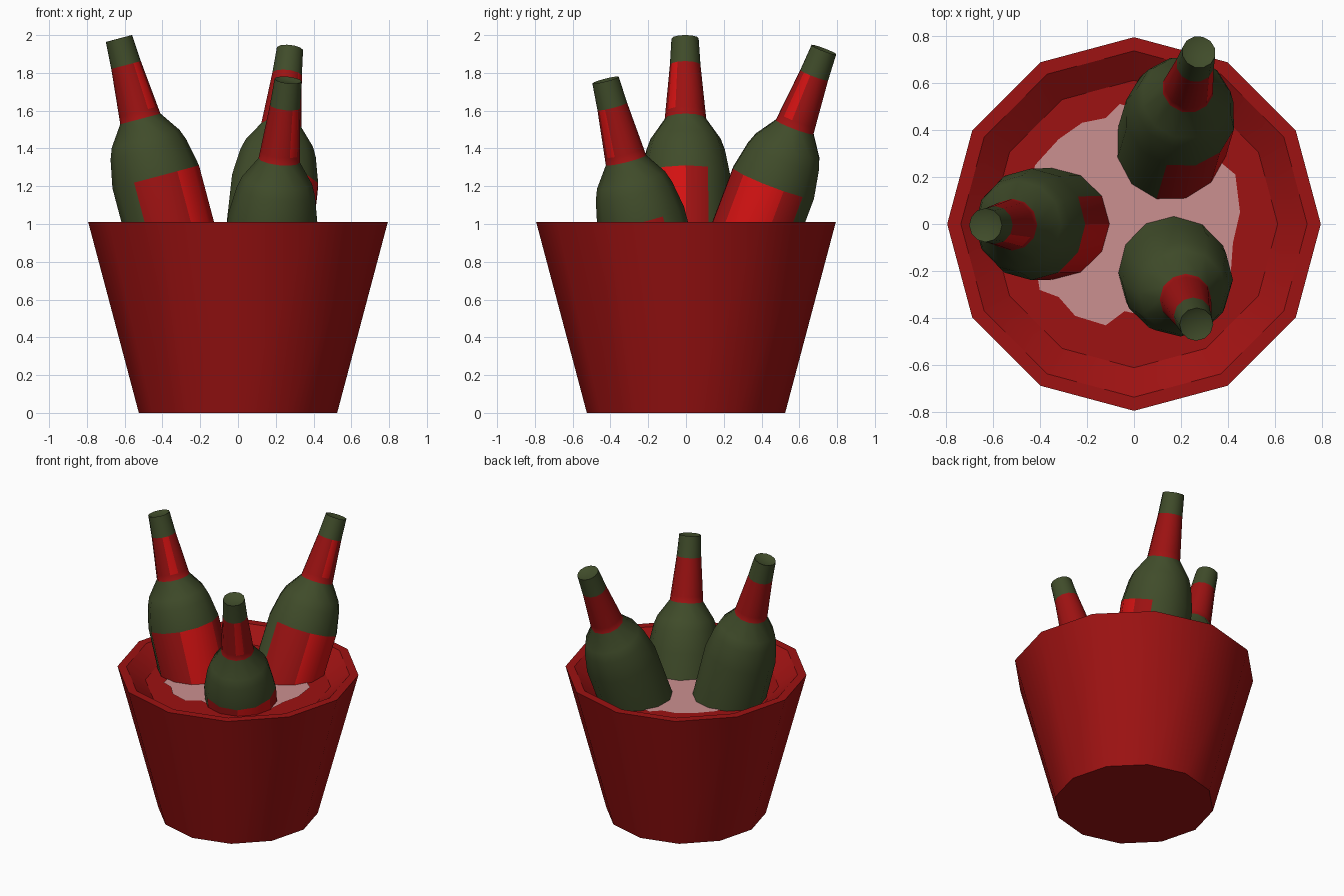
import bpy, bmesh, math
from mathutils import Vector, Matrix

if "Cube" in bpy.data.objects:
    bpy.data.objects.remove(bpy.data.objects["Cube"])

SIDES = 12


def material(name, rgb):
    m = bpy.data.materials.new(name)
    m.diffuse_color = (*rgb, 1)
    m.use_nodes = True
    m.node_tree.nodes["Principled BSDF"].inputs["Base Color"].default_value = m.diffuse_color
    return m


RED = material("deep red", (0.34, 0.006, 0.006))
BRIGHT = material("bright red", (0.66, 0.006, 0.006))
GREEN = material("bottle green", (0.051, 0.072, 0.023))
ICE = material("pink ice", (0.60, 0.28, 0.28))


def finish(name, bm, mats, angle=33):
    bmesh.ops.recalc_face_normals(bm, faces=bm.faces)
    me = bpy.data.meshes.new(name)
    bm.to_mesh(me)
    bm.free()
    ob = bpy.data.objects.new(name, me)
    bpy.context.collection.objects.link(ob)
    for m in mats:
        me.materials.append(m)
    bpy.ops.object.select_all(action='DESELECT')
    ob.select_set(True)
    bpy.context.view_layer.objects.active = ob
    bpy.ops.object.shade_smooth_by_angle(angle=math.radians(angle))
    return ob


def lathe(profile, rule=None):
    """Spin (radius, z) points round z; rule(band, azimuth) gives the colour slot."""
    bm = bmesh.new()
    rings = []
    for r, z in profile:
        rings.append([bm.verts.new((r * math.cos(i * math.tau / SIDES),
                                    r * math.sin(i * math.tau / SIDES), z))
                      for i in range(SIDES)])
    for band in range(len(rings) - 1):
        a, b = rings[band], rings[band + 1]
        for i in range(SIDES):
            j = (i + 1) % SIDES
            f = bm.faces.new((a[i], a[j], b[j], b[i]))
            az = ((i + 0.5) * 360 / SIDES + 180) % 360 - 180
            f.material_index = rule(band, az) if rule else 0
    bm.faces.new(rings[0])
    bm.faces.new(rings[-1])
    return bm


# Bucket: outer wall, rim, sloping inner lip and the raised filling
FLOOR = 0.92
bucket = lathe([(0.525, 0), (0.793, 1.01), (0.735, 1.01), (0.61, FLOOR)])
finish("bucket", bucket, [RED])

# Ice patch lying on the filling, with an irregular outline
outline = [(0.45, 0.05), (0.43, 0.21), (0.37, 0.26), (0.3, 0.38), (0.1, 0.46),
           (-0.06, 0.51), (-0.12, 0.45), (-0.22, 0.43), (-0.32, 0.36),
           (-0.42, 0.25), (-0.45, 0.1), (-0.43, -0.1), (-0.4, -0.28),
           (-0.32, -0.31), (-0.25, -0.39), (-0.12, -0.43), (-0.04, -0.37),
           (0.1, -0.4), (0.3, -0.38), (0.41, -0.22), (0.42, -0.08)]
bm = bmesh.new()
top = bm.faces.new([bm.verts.new((x, y, FLOOR + 0.005)) for x, y in outline])
bmesh.ops.triangulate(bm, faces=[top])
finish("ice", bm, [ICE])

# Bottle profile: radius and distance below the mouth
BOTTLE = [(0.045, -0.012), (0.072, 0), (0.081, -0.145), (0.106, -0.40),
          (0.110, -0.44), (0.186, -0.55), (0.208, -0.61), (0.237, -0.757),
          (0.237, -1.40)]


def bottle_colour(band, az):
    if band in (2, 3):                       # neck foil
        return 2 if band == 2 and -60 < az < -30 else 1
    if band == 7 and -120 < az < 30:         # body label
        return 2 if -60 < az < 0 else 1
    return 0


# Each bottle: mouth centre, axis point at the bucket rim height, spin
BOTTLES = {
    "left_bottle": ((-0.63, -0.005, 1.982), (-0.372, 0, 1.01), 0),
    "back_bottle": ((0.275, 0.73, 1.923), (0.172, 0.385, 1.01), 15),
    "front_bottle": ((0.265, -0.426, 1.762), (0.182, -0.234, 1.01), 0),
}
for name, (mouth, low, spin) in BOTTLES.items():
    bm = lathe(BOTTLE, bottle_colour)
    axis = (Vector(mouth) - Vector(low)).normalized()
    tilt = Vector((0, 0, 1)).rotation_difference(axis).to_matrix().to_4x4()
    bm.transform(Matrix.Translation(mouth) @ tilt
                 @ Matrix.Rotation(math.radians(spin), 4, 'Z'))
    finish(name, bm, [GREEN, RED, BRIGHT])
